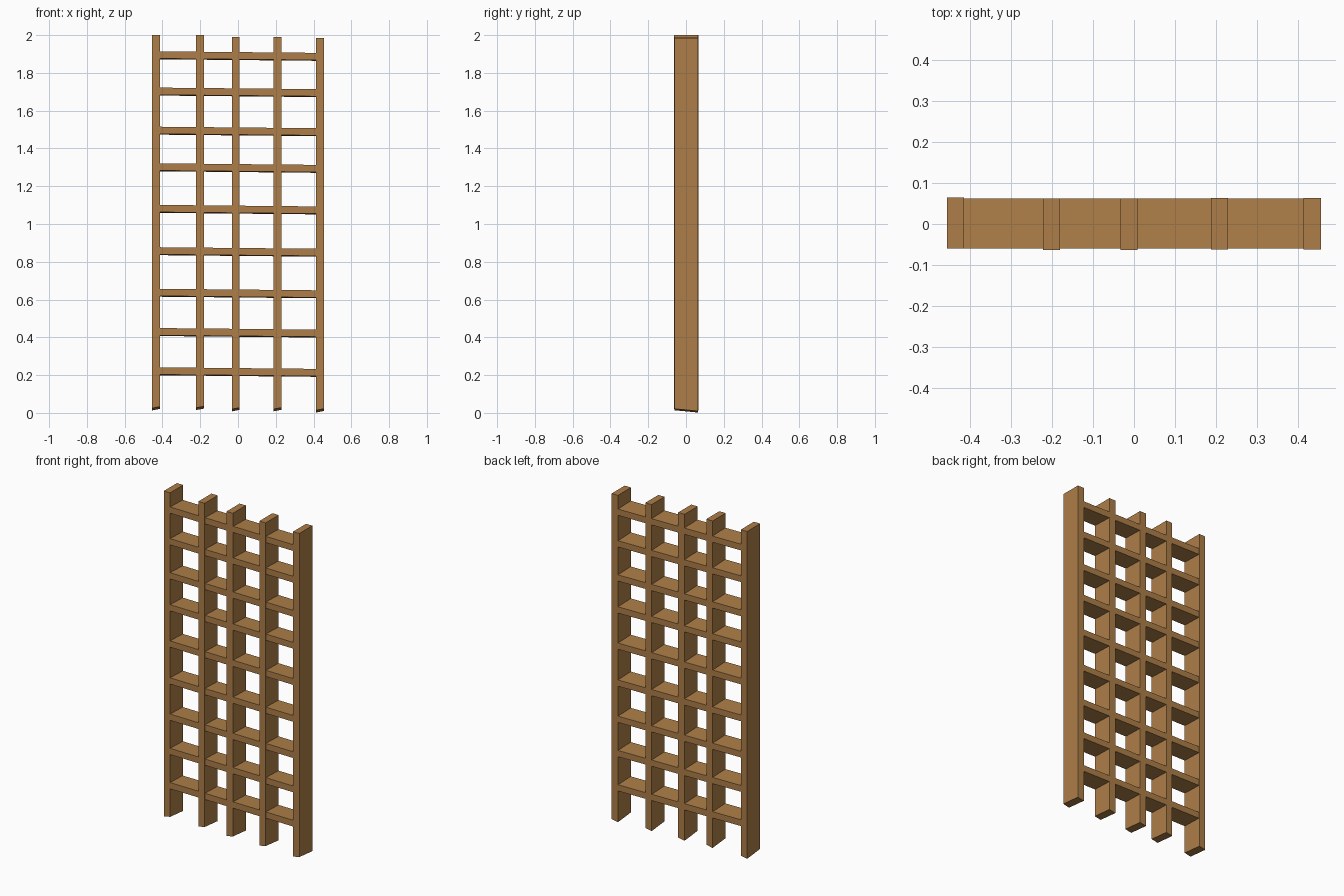
import bpy
import bmesh

if "Cube" in bpy.data.objects:
    bpy.data.objects.remove(bpy.data.objects["Cube"])

wood = bpy.data.materials.new("brown wood")
wood.diffuse_color = (0.42, 0.21, 0.065, 1)
wood.use_nodes = True
wood.node_tree.nodes["Principled BSDF"].inputs["Base Color"].default_value = wood.diffuse_color


def box(name, x0, x1, y0, y1, z0, z1, offset):
    """Box whose corners are shifted in z by offset(x, y, is_top)."""
    bm = bmesh.new()
    bmesh.ops.create_cube(bm, size=1)
    for v in bm.verts:
        top = v.co.z > 0
        sx, sy = v.co.x * 2, v.co.y * 2
        v.co = (x1 if sx > 0 else x0, y1 if sy > 0 else y0,
                (z1 if top else z0) + offset(sx, sy, top))
    mesh = bpy.data.meshes.new(name)
    bm.to_mesh(mesh)
    bm.free()
    mesh.materials.append(wood)
    ob = bpy.data.objects.new(name, mesh)
    bpy.context.collection.objects.link(ob)
    return ob


# Upright posts: centre x, bottom, top, y shift; feet are cut at a slant
posts = [(-0.435, 0.023, 2.0, 0.003), (-0.201, 0.025, 2.0, 0.0),
         (-0.012, 0.018, 1.99, 0.0), (0.208, 0.018, 1.99, 0.001),
         (0.434, 0.012, 1.986, 0.001)]
for i, (x, z0, z1, dy) in enumerate(posts):
    box(f"upright_post_{i + 1}", x - 0.021, x + 0.021,
        -0.063 + dy, 0.062 + dy, z0, z1,
        lambda sx, sy, top: 0 if top else 0.004 * sx - 0.006 * sy)

# Cross rails: slightly lower on the right and towards the back
for i, z in enumerate([0.216, 0.424, 0.632, 0.852, 1.076, 1.296, 1.49, 1.697, 1.889]):
    box(f"cross_rail_{i + 1}", -0.418, 0.418, -0.060, 0.062,
        z - 0.019, z + 0.019,
        lambda sx, sy, top: -0.004 * sx - 0.002 * sy)
